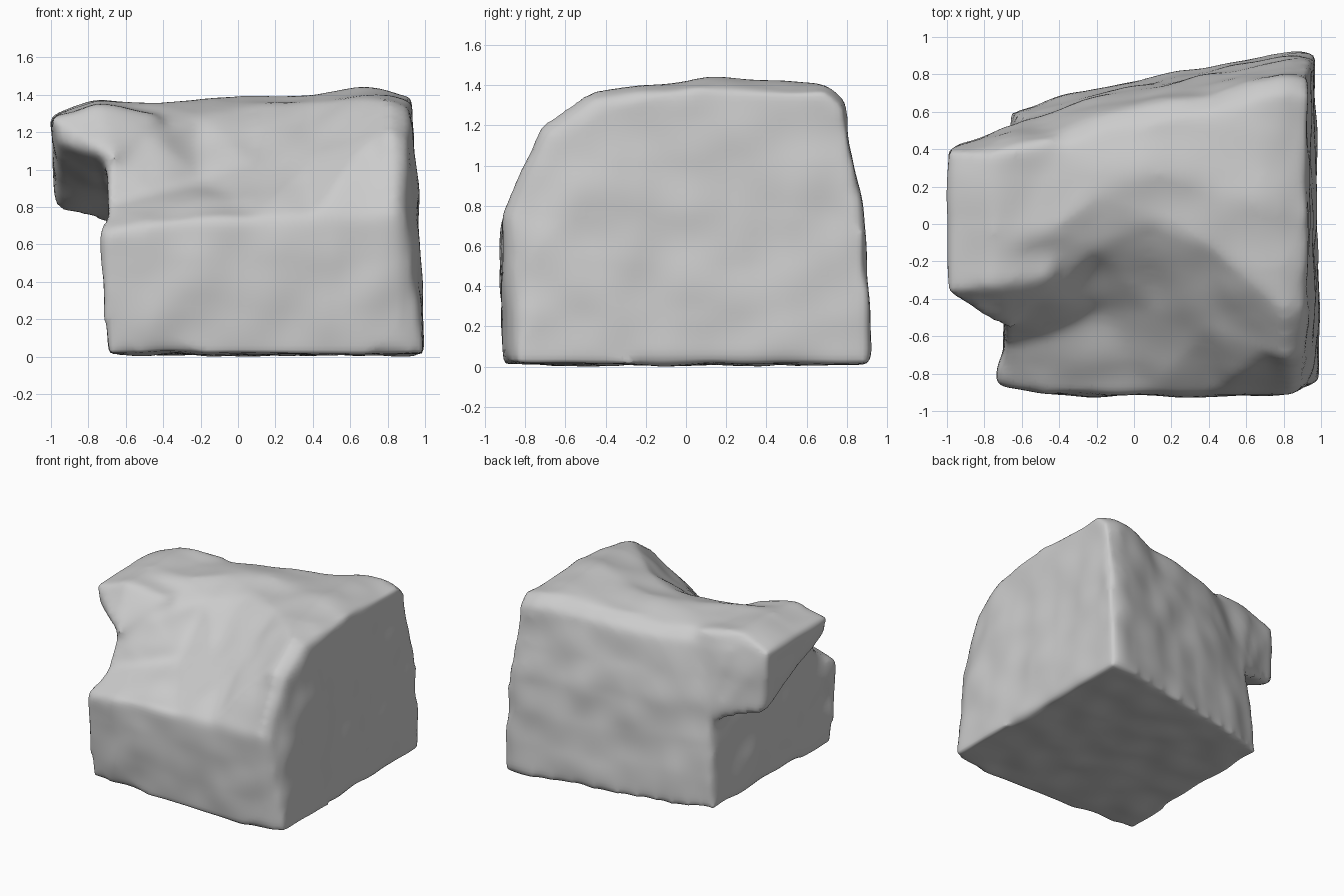
import bpy, bmesh
from mathutils import Vector, noise

cube = bpy.data.objects.get("Cube")
if cube:
    bpy.data.objects.remove(cube, do_unlink=True)

stone = bpy.data.materials.new("stone_grey")
stone.use_nodes = True
stone.diffuse_color = (0.6, 0.6, 0.6, 1)
stone.node_tree.nodes["Principled BSDF"].inputs["Base Color"].default_value = (0.6, 0.6, 0.6, 1)


def add_object(name, bm):
    bmesh.ops.recalc_face_normals(bm, faces=bm.faces[:])
    mesh = bpy.data.meshes.new(name)
    bm.to_mesh(mesh)
    bm.free()
    obj = bpy.data.objects.new(name, mesh)
    bpy.context.collection.objects.link(obj)
    return obj


# Main block: cross-sections lofted along x
# x, front y, shoulder z, slope y, slope z, brow y, brow z, crest z, back top y, back foot y
sections = [
    (-0.72, -0.86, 0.64, -0.65, 0.80, -0.54, 1.06, 1.34, 0.45, 0.61),
    (-0.45, -0.91, 0.70, -0.59, 0.86, -0.40, 1.15, 1.35, 0.48, 0.67),
    (-0.20, -0.92, 0.73, -0.45, 0.94, -0.12, 1.27, 1.36, 0.59, 0.73),
    (0.10, -0.92, 0.73, -0.47, 1.01, 0.02, 1.34, 1.38, 0.64, 0.79),
    (0.40, -0.92, 0.73, -0.55, 1.06, -0.12, 1.35, 1.39, 0.70, 0.84),
    (0.70, -0.92, 0.73, -0.69, 1.16, -0.35, 1.37, 1.42, 0.77, 0.90),
    (0.88, -0.91, 0.76, -0.73, 1.18, -0.47, 1.35, 1.41, 0.80, 0.93),
    (1.0, -0.87, 0.72, -0.69, 1.14, -0.44, 1.32, 1.38, 0.79, 0.92),
]
# Sideways shifts that shape the two end walls
end_shift = {
    0: [0.02, -0.03, -0.02, 0.02, 0, 0, 0, 0, 0.12, 0.06],
    7: [0, -0.04, -0.06, -0.03, -0.01, 0, 0, 0, 0, -0.03],
}
bm = bmesh.new()
rings = []
for n, (x, fy, sz, my, mz, by, bz, cz, ty, gy) in enumerate(sections):
    outline = [(fy + 0.02, 0), (fy, sz / 2), (fy, sz), (my, mz), (by, bz),
               (0.6 * by + 0.4 * ty, cz), (ty - 0.1, cz - 0.03), (ty, cz - 0.11),
               ((ty + gy) / 2 + 0.02, 0.8), (gy, 0)]
    lean = 0.05 if x > 0.8 else 0
    shift = end_shift.get(n, [0] * len(outline))
    rings.append([bm.verts.new((x - lean * z + s, y, z)) for (y, z), s in zip(outline, shift)])
for a, b in zip(rings, rings[1:]):
    for i in range(len(a)):
        j = (i + 1) % len(a)
        bm.faces.new((a[i], a[j], b[j], b[i]))
bm.faces.new(rings[0])
bm.faces.new(rings[-1])
bmesh.ops.triangulate(bm, faces=bm.faces[:])
rock = add_object("rock", bm)

# Overhanging ledge on the upper side
ledge_points = [
    (-1.0, -0.37, 1.27), (-1.01, 0.4, 1.26), (-0.97, 0.41, 0.78), (-0.97, -0.38, 1.13),
    (-0.55, 0.55, 0.65), (-0.66, -0.57, 1.05), (-0.76, 0.38, 1.37), (-0.75, -0.33, 1.34),
    (-0.68, 0.52, 0.8), (-0.4, 0.46, 1.32), (-0.42, -0.27, 1.28), (-0.4, 0.5, 0.7),
    (-0.4, -0.35, 0.9),
]
bm = bmesh.new()
for p in ledge_points:
    bm.verts.new(p)
bmesh.ops.convex_hull(bm, input=bm.verts[:])
ledge = add_object("ledge", bm)

# Fuse both into one weathered mass
union = rock.modifiers.new("fuse", "BOOLEAN")
union.object = ledge
union.operation = "UNION"
union.solver = "EXACT"
remesh = rock.modifiers.new("remesh", "REMESH")
remesh.mode = "VOXEL"
remesh.voxel_size = 0.03
soften = rock.modifiers.new("soften", "SMOOTH")
soften.factor = 0.5
soften.iterations = 10
graph = bpy.context.evaluated_depsgraph_get()
rock.data = bpy.data.meshes.new_from_object(rock.evaluated_get(graph))
rock.modifiers.clear()
bpy.data.objects.remove(ledge, do_unlink=True)

# Gentle lumps, then rest the rock on the ground
lumps = [v.normal * 0.02 * noise.noise(v.co * 4) for v in rock.data.vertices]
for v, d in zip(rock.data.vertices, lumps):
    v.co += d
floor = min(v.co.z for v in rock.data.vertices)
for v in rock.data.vertices:
    v.co -= Vector((0, 0, floor))

rock.data.materials.clear()
rock.data.materials.append(stone)
for p in rock.data.polygons:
    p.use_smooth = True
